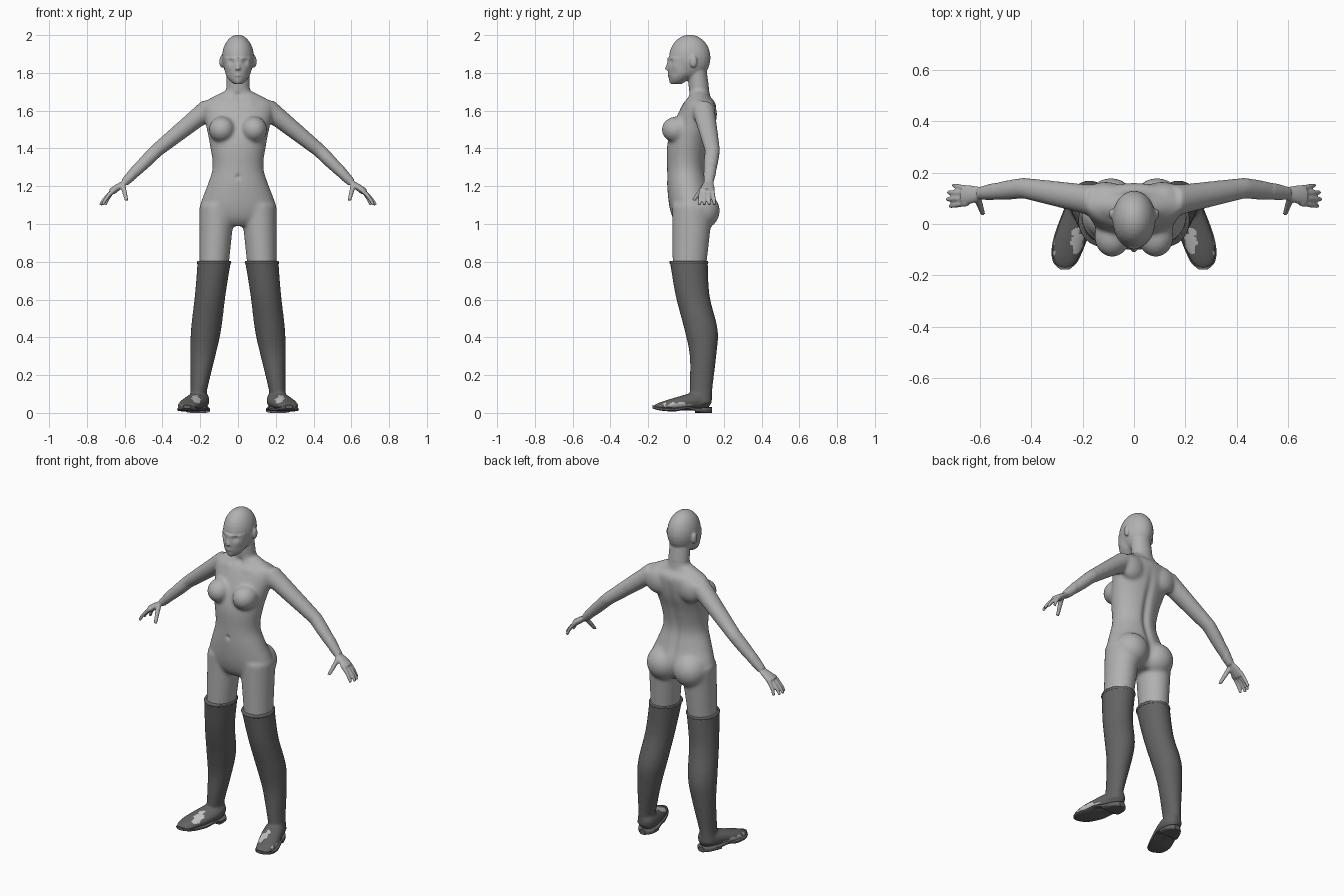
import bpy, bmesh, math
from mathutils import Vector

if "Cube" in bpy.data.objects:
    bpy.data.objects.remove(bpy.data.objects["Cube"])

X, Y, Z = Vector((1, 0, 0)), Vector((0, 1, 0)), Vector((0, 0, 1))


def material(name, value):
    mat = bpy.data.materials.new(name)
    mat.use_nodes = True
    colour = (value, value, value, 1)
    mat.diffuse_color = colour
    mat.node_tree.nodes["Principled BSDF"].inputs["Base Color"].default_value = colour
    return mat


SKIN = material("skin grey", .44)
BOOT = material("boot dark grey", .125)
PATCH = material("pale foot patch", .55)


def level(z, y, half_width, half_depth, x=0):
    """One horizontal cross-section."""
    return Vector((x, y, z)), half_width, half_depth


def smooth_between(before, start, end, after, t):
    return start + .5 * t * ((end - before) + t * (2*before - 5*start + 4*end - after
                             + t * (3*(start - end) + after - before)))


def tube(bm, rings, a=X, b=Y, side=1, sides=24, steps=4, power=1):
    """Smooth loft through rings of (centre, half size along a, half size along b)."""
    padded = [rings[0], *rings, rings[-1]]
    path = []
    for group in zip(padded, padded[1:], padded[2:], padded[3:]):
        for k in range(steps):
            path.append([smooth_between(*values, k / steps) for values in zip(*group)])
    path.append(rings[-1])
    loops = []
    for centre, size_a, size_b in path:
        loop = []
        for j in range(sides):
            angle = math.tau * j / sides
            c, s = [math.copysign(abs(w) ** power, w) for w in (math.cos(angle), math.sin(angle))]
            p = centre + a * size_a * c + b * size_b * s
            loop.append(bm.verts.new((p.x * side, p.y, p.z)))
        loops.append(loop)
    for low, high in zip(loops, loops[1:]):
        for j in range(sides):
            bm.faces.new((low[j], low[j-1], high[j-1], high[j]))
    bm.faces.new(loops[0])
    bm.faces.new(loops[-1])


def limb(bm, start, end, start_radius, end_radius, side, across=Y, flat=1, swell=0, bow=0):
    """Tapering limb; swell thickens and bow bends its middle."""
    start, end = Vector(start), Vector(end)
    up = (end - start).cross(across).normalized()
    rings = []
    for k in range(7):
        t = k / 6
        middle = math.sin(math.pi * t)
        radius = start_radius + (end_radius - start_radius) * t + swell * middle
        rings.append((start.lerp(end, t) + up * bow * middle, radius, radius * flat))
    tube(bm, rings, across, up, side)


def blob(bm, centre, radii, side=1):
    made = bmesh.ops.create_uvsphere(bm, u_segments=24, v_segments=16, radius=1)
    for v in made["verts"]:
        v.co = Vector(centre) + v.co * Vector(radii)
        v.co.x *= side


def make_object(name, bm, mats, voxel=0):
    bmesh.ops.recalc_face_normals(bm, faces=bm.faces)
    mesh = bpy.data.meshes.new(name)
    bm.to_mesh(mesh)
    bm.free()
    ob = bpy.data.objects.new(name, mesh)
    bpy.context.collection.objects.link(ob)
    if voxel:
        mod = ob.modifiers.new("blend", "REMESH")
        mod.mode, mod.voxel_size = "VOXEL", voxel
        depsgraph = bpy.context.evaluated_depsgraph_get()
        ob.data = bpy.data.meshes.new_from_object(ob.evaluated_get(depsgraph))
        ob.modifiers.clear()
    ob.data.materials.clear()
    for mat in mats:
        ob.data.materials.append(mat)
    for face in ob.data.polygons:
        face.use_smooth = True
    return ob


def relax(bm, times, rule):
    verts = [v for v in bm.verts if rule(v.co)]
    for _ in range(times):
        bmesh.ops.smooth_vert(bm, verts=verts, factor=.5,
                              use_axis_x=True, use_axis_y=True, use_axis_z=True)


# Torso, neck and head
bm = bmesh.new()
tube(bm, [level(.99, .03, .09, .07), level(1.03, .03, .18, .1), level(1.1, .03, .2, .12),
          level(1.2, .01, .165, .11), level(1.3, 0, .135, .1), level(1.42, .01, .15, .11),
          level(1.52, .04, .17, .11), level(1.63, .07, .19, .09),
          level(1.67, .07, .14, .06), level(1.7, .07, .08, .05)])
tube(bm, [level(1.64, .07, .09, .06), level(1.7, .07, .065, .055), level(1.84, .055, .06, .05)])
tube(bm, [level(1.74, -.05, .02, .025), level(1.76, -.04, .045, .045),
          level(1.8, -.02, .068, .075), level(1.88, 0, .08, .1)])
blob(bm, centre=(0, .02, 1.88), radii=(.085, .11, .122))
limb(bm, (0, -.085, 1.87), (0, -.1, 1.815), .008, .014, side=1, across=X)

shoulder, elbow, wrist, knuckles = (.15, .09, 1.615), (.43, .14, 1.39), (.6, .12, 1.22), (.67, .11, 1.17)
for side in (1, -1):
    # Ears, bust, seat and shoulder blades
    blob(bm, (.086, .04, 1.86), (.013, .02, .033), side)
    blob(bm, (.085, -.05, 1.5), (.07, .08, .07), side)
    blob(bm, (.09, .08, 1.07), (.1, .1, .1), side)
    blob(bm, (.11, .115, 1.58), (.08, .05, .08), side)
    # Thighs, tucked into the boots
    limb(bm, (.11, .035, 1.1), (.13, .015, .72), .095, .075, side, across=X, flat=1.15)
    # Arms and hands
    limb(bm, shoulder, elbow, .062, .042, side, flat=.9)
    limb(bm, elbow, wrist, .042, .025, side, flat=.9, swell=.004)
    limb(bm, wrist, knuckles, .025, .038, side, flat=.5, swell=.004)
    for finger in range(4):
        spread = finger - 1.5
        reach = .73 - .008 * (spread + .3) ** 2
        limb(bm, (.65, .11 + .02 * spread, 1.185), (reach, .11 + .027 * spread, 1.1),
             .012, .009, side, bow=.006)
    limb(bm, (.61, .1, 1.205), (.59, .04, 1.125), .015, .01, side, across=X)
body = make_object("body", bm, [SKIN], voxel=.005)

# Blend the joins, then shape the face with soft pushes: x, y, z, radius, amount along y
bm = bmesh.new()
bm.from_mesh(body.data)
relax(bm, 3, lambda co: True)
relax(bm, 32, lambda co: abs(co.x) < .55 and co.z < 1.73)
pushes = {"eye socket": (.035, -.08, 1.862, .018, .014),
          "eyelid": (.035, -.07, 1.86, .011, -.007),
          "brow": (.035, -.085, 1.885, .014, -.004),
          "cheekbone": (.05, -.05, 1.835, .018, -.004),
          "lips": (0, -.09, 1.78, .013, -.007),
          "mouth line": (.007, -.09, 1.776, .006, .006),
          "chin": (0, -.075, 1.752, .016, -.007),
          "cheek hollow": (.05, -.06, 1.8, .02, .005),
          "navel": (0, -.1, 1.25, .012, .008),
          "collarbone": (.07, -.01, 1.655, .025, -.006),
          "throat": (0, .01, 1.68, .02, .008)}
for v in bm.verts:
    start = Vector((abs(v.co.x), v.co.y, v.co.z))
    for x, y, z, radius, amount in pushes.values():
        distance = (start - Vector((x, y, z))).length / radius
        if distance < 2.5:
            v.co.y += amount * math.exp(-distance ** 2)
    # Groove along the spine
    height = (start.z - .98) / .64
    if start.y > .03 and 0 < height < 1:
        v.co.y -= .014 * math.sin(math.pi * height) * math.exp(-(start.x / .022) ** 2)
relax(bm, 1, lambda co: True)
bm.to_mesh(body.data)
bm.free()
for face in body.data.polygons:
    face.use_smooth = True


def foot_outline(t):
    """Centre x, y and half width of the foot, from heel (0) to toe (1)."""
    rounding = math.sqrt(1 - abs(2 * t - 1) ** 6)
    width = (.045 + .02 * math.sin(math.pi * t)) * rounding
    return .235 - .035 * math.cos(math.pi * t), .14 - .32 * t, width, rounding


def upper_ring(t):
    x, y, width, rounding = foot_outline(t)
    top = .14 - .095 * t
    return Vector((x, y, top / 2 + .006)), width, (top / 2 - .006) * rounding


def sole_ring(t, thickness, z):
    x, y, width, _ = foot_outline(t)
    return Vector((x, y, z)), width + .003, thickness / 2


def shaft(z, y, half_width, half_depth):
    return level(z, y, half_width, half_depth, x=.126 + .12 * (.8 - z))


def near(point, centre, radii):
    return sum(((p - c) / r) ** 2 for p, c, r in zip(point, centre, radii))


steps_along = [.01 + .98 * k / 14 for k in range(15)]
for side, label in ((1, "left"), (-1, "right")):
    # Boot shaft and foot
    bm = bmesh.new()
    tube(bm, [shaft(.05, .08, .045, .055), shaft(.13, .08, .045, .06), shaft(.3, .09, .066, .07),
              shaft(.44, .08, .08, .088), shaft(.62, .035, .081, .09), shaft(.8, .015, .088, .1)],
         side=side)
    tube(bm, [upper_ring(t) for t in steps_along], X, Z, side)
    boot = make_object(label + "_boot", bm, [BOOT, PATCH], voxel=.006)
    bm = bmesh.new()
    bm.from_mesh(boot.data)
    relax(bm, 6, lambda co: co.z < .77)
    # Pale worn areas on the instep and the outer side
    for face in bm.faces:
        face.smooth = True
        x, y, z = face.calc_center_median()
        ragged = .35 * math.sin(150 * y + 90 * x * side) + .25 * math.sin(300 * z - 70 * y)
        instep = near((x * side, y, z), (.222, -.07, .075), (.024, .055, .035))
        outer = near((x * side, y, z), (.305, -.04, .042), (.04, .075, .014))
        face.material_index = int(min(instep, outer) + ragged < 1)
    bm.to_mesh(boot.data)
    bm.free()

    # Cuff
    bm = bmesh.new()
    tube(bm, [shaft(.788, .015, .088, .1), shaft(.796, .015, .091, .103),
              shaft(.803, .015, .089, .101)], side=side)
    make_object(label + "_boot_cuff", bm, [BOOT])

    # Sole, arched and lifted at the toe, with a heel block
    bm = bmesh.new()
    tube(bm, [sole_ring(t, .018, .016 + .018 * t ** 8 + .012 * math.exp(-((t - .42) / .12) ** 2))
              for t in steps_along], X, Z, side, power=.5)
    tube(bm, [sole_ring(t, .03, .015) for t in steps_along[:5]], X, Z, side, power=.5)
    sole = make_object(label + "_sole_and_heel", bm, [BOOT])
    bpy.ops.object.select_all(action="DESELECT")
    sole.select_set(True)
    bpy.context.view_layer.objects.active = sole
    bpy.ops.object.shade_smooth_by_angle(angle=math.radians(35))
